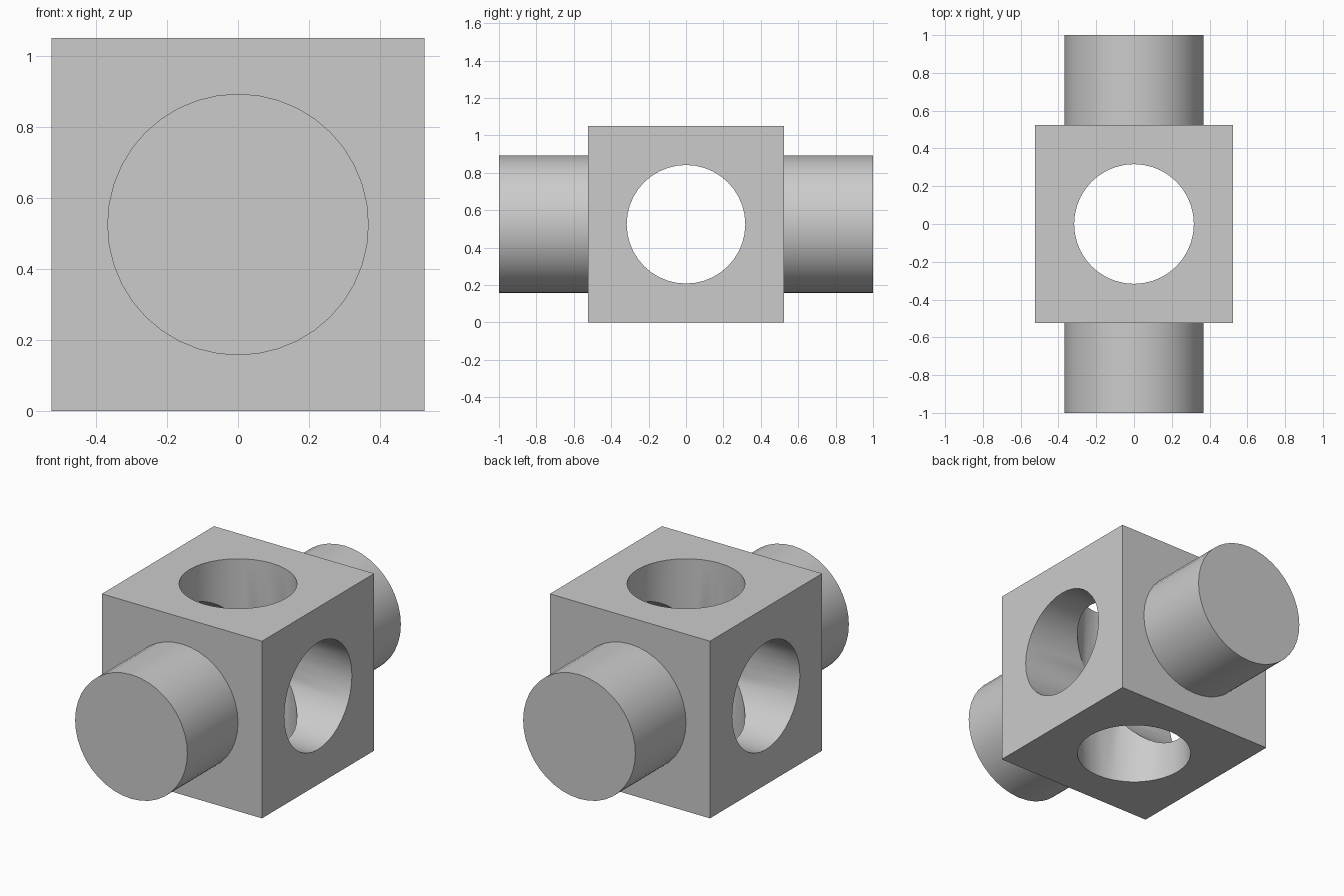
import bpy
from math import pi

SIDE = 1.05          # cube edge
MID = SIDE / 2       # height of the centre
PEG_R, HOLE_R = 0.368, 0.317
SIDES = 40

if "Cube" in bpy.data.objects:
    bpy.data.objects.remove(bpy.data.objects["Cube"], do_unlink=True)

grey = bpy.data.materials.new("light grey")
grey.use_nodes = True
color = (0.6, 0.6, 0.6, 1)
grey.diffuse_color = color
grey.node_tree.nodes["Principled BSDF"].inputs["Base Color"].default_value = color


def rod(name, radius, length, rotation):
    """Cylinder through the centre of the block."""
    bpy.ops.mesh.primitive_cylinder_add(vertices=SIDES, radius=radius, depth=length,
                                        location=(0, 0, MID), rotation=rotation)
    obj = bpy.context.object
    obj.name = name
    obj.data.materials.append(grey)
    return obj


def combine(target, tool, operation):
    """Apply a boolean and drop the helper."""
    mod = target.modifiers.new(tool.name, 'BOOLEAN')
    mod.operation = operation
    mod.solver = 'EXACT'
    mod.object = tool
    bpy.context.view_layer.objects.active = target
    bpy.ops.object.modifier_apply(modifier=mod.name)
    bpy.data.objects.remove(tool, do_unlink=True)


# Cube body
bpy.ops.mesh.primitive_cube_add(size=SIDE, location=(0, 0, MID))
block = bpy.context.object
block.name = "pegged_block"
block.data.materials.append(grey)

# Round pegs on the front and back
combine(block, rod("pegs", PEG_R, 2, (pi / 2, 0, 0)), 'UNION')

# Through holes: vertical and side to side
combine(block, rod("vertical_hole", HOLE_R, 2, (0, 0, 0)), 'DIFFERENCE')
combine(block, rod("side_hole", HOLE_R, 2, (0, pi / 2, 0)), 'DIFFERENCE')

# Soft round walls, crisp rims
bpy.ops.object.select_all(action='DESELECT')
block.select_set(True)
bpy.context.view_layer.objects.active = block
bpy.ops.object.shade_smooth_by_angle(angle=pi / 6)
